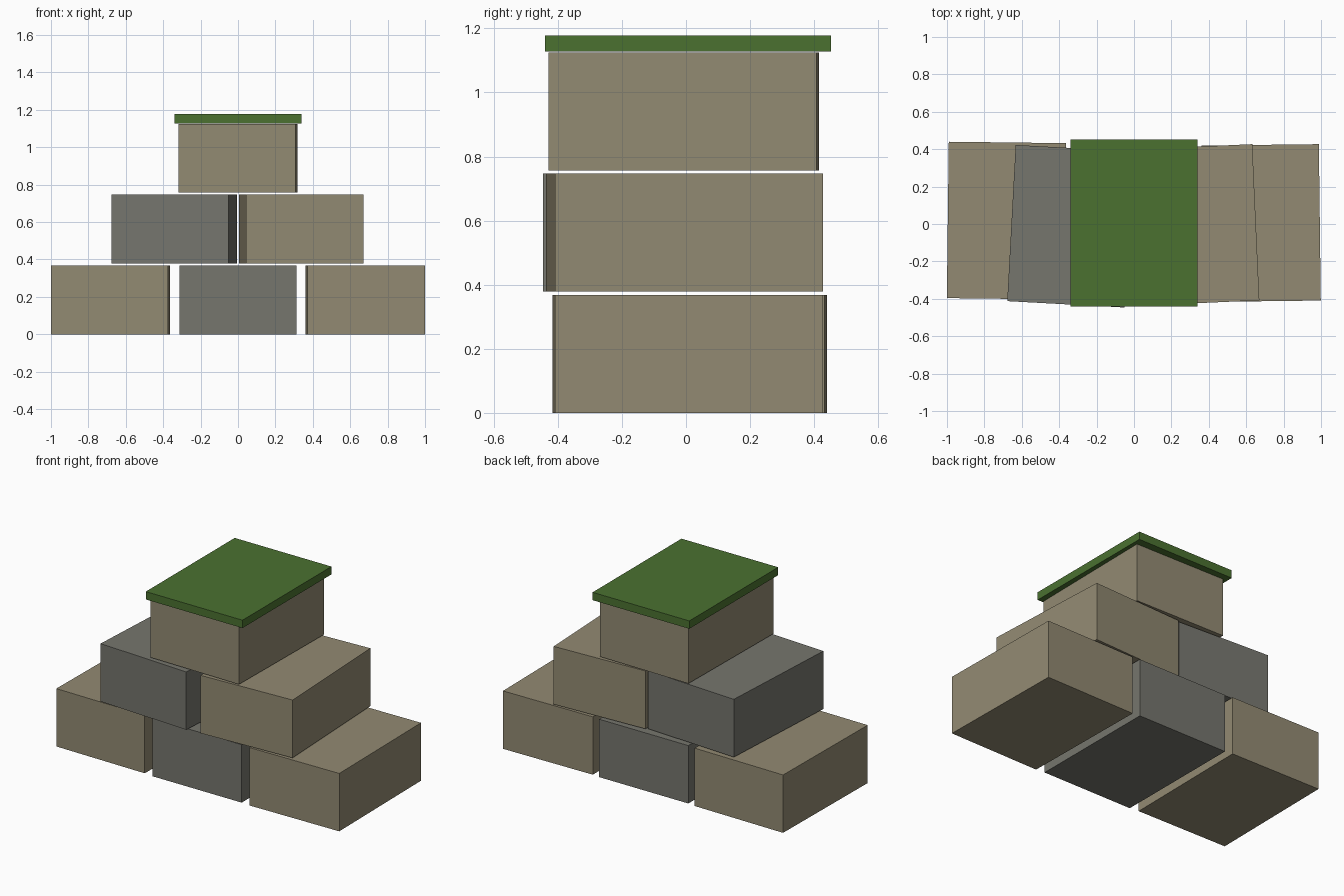
import bpy
from math import radians

if "Cube" in bpy.data.objects:
    bpy.data.objects.remove(bpy.data.objects["Cube"])


def material(name, rgb):
    mat = bpy.data.materials.new(name)
    mat.diffuse_color = (*rgb, 1)
    mat.use_nodes = True
    mat.node_tree.nodes["Principled BSDF"].inputs["Base Color"].default_value = mat.diffuse_color
    return mat


TAN = material("tan_sandbag", (0.29, 0.255, 0.17))
GREY = material("grey_sandbag", (0.18, 0.18, 0.155))
GREEN = material("green_cover", (0.07, 0.165, 0.03))

BAG = (0.627, 0.836, 0.368)   # size of one bag
PITCH = 0.3785                # height step between layers


def block(name, size, centre, base, turn, mat):
    """Flat-faced box resting at height base, turned about z in degrees."""
    bpy.ops.mesh.primitive_cube_add(
        size=1, location=(*centre, base + size[2] / 2),
        rotation=(0, 0, radians(turn)))
    obj = bpy.context.object
    obj.name = name
    obj.scale = size
    bpy.ops.object.transform_apply(location=False, rotation=False, scale=True)
    obj.data.materials.append(mat)


# Stacked bags: name, layer, centre, turn, material
bags = [
    ("bottom_bag_left", 0, (-0.682, 0.018), -0.7, TAN),
    ("bottom_bag_middle", 0, (0, 0.007), 0, GREY),
    ("bottom_bag_right", 0, (0.68, 0.005), 0.7, TAN),
    ("middle_bag_left", 1, (-0.342, -0.012), -3.1, GREY),
    ("middle_bag_right", 1, (0.338, -0.005), 2.6, TAN),
    ("top_bag", 2, (0, -0.007), -0.8, TAN),
]
for name, layer, centre, turn, mat in bags:
    block(name, BAG, centre, layer * PITCH, turn, mat)

# Thin cover slab on top
block("top_cover", (0.68, 0.893, 0.05), (0, 0.006), 1.128, 0, GREEN)
